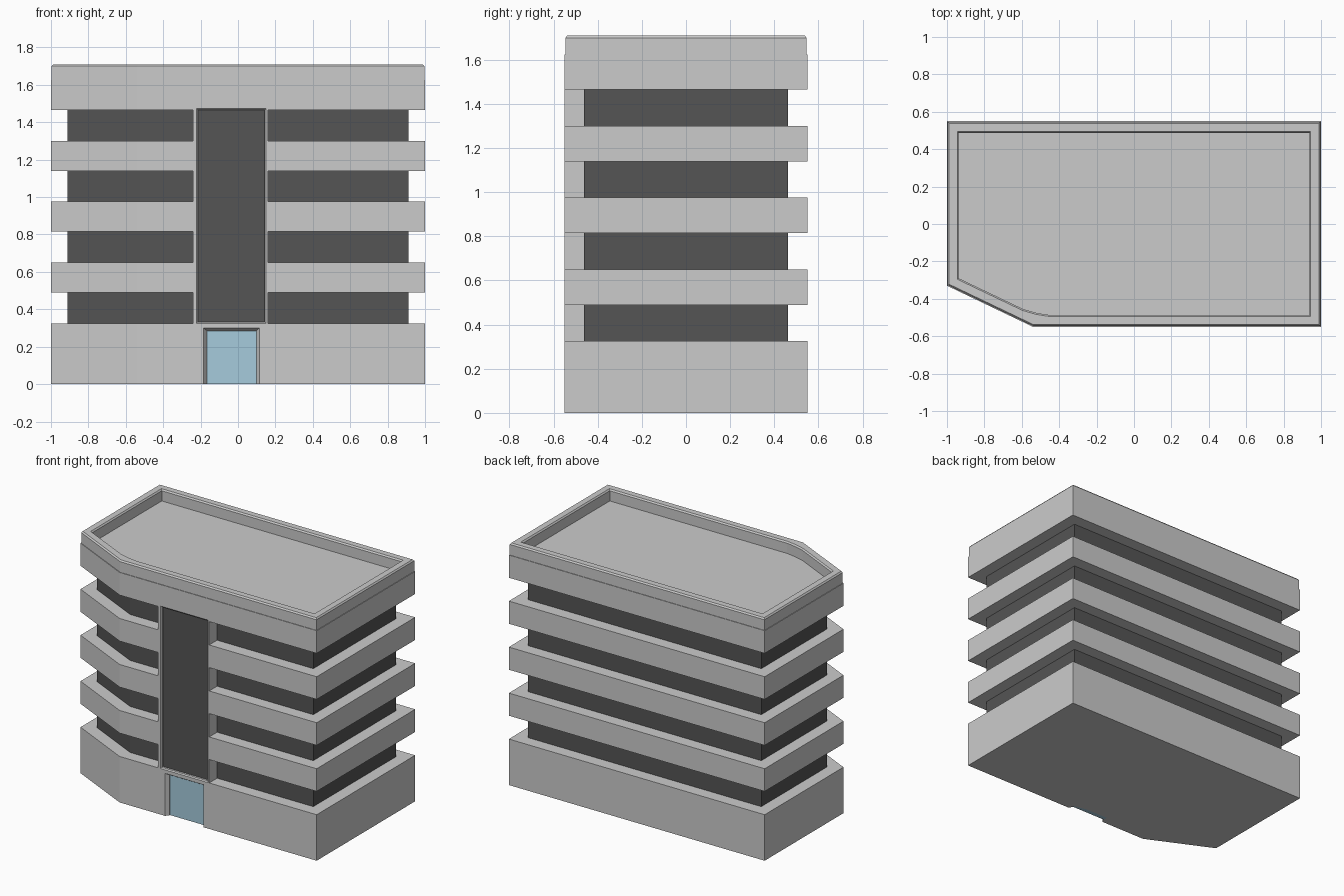
import bpy, bmesh
from mathutils import Vector

if "Cube" in bpy.data.objects:
    bpy.data.objects.remove(bpy.data.objects["Cube"])

# Footprint, counter-clockwise, with one cut front-left corner
HULL = [(1, -.55), (1, .55), (-1, .55), (-1, -.33), (-.54, -.55)]
TOWER_L, TOWER_R = -.24, .16          # outer edges of the stair tower frame
FLOORS = [(.325, .49), (.65, .815), (.975, 1.14), (1.30, 1.465)]


def inset(pts, d):
    """Mitred inward offset of a closed counter-clockwise outline."""
    out = []
    for i, p in enumerate(pts):
        p = Vector(p)
        a = (p - Vector(pts[i - 1])).normalized()
        b = (Vector(pts[(i + 1) % len(pts)]) - p).normalized()
        na, nb = Vector((-a.y, a.x)), Vector((-b.y, b.x))
        out.append(tuple(p + (na + nb) * (d / (1 + na.dot(nb)))))
    return out


def loft(bm, loops):
    """Bridge equal-length point loops in order and cap both ends."""
    rings = [[bm.verts.new(p) for p in loop] for loop in loops]
    n = len(rings[0])
    for r, s in zip(rings, rings[1:]):
        for i in range(n):
            j = (i + 1) % n
            bm.faces.new((r[i], r[j], s[j], s[i]))
    bm.faces.new(rings[0][::-1])
    bm.faces.new(rings[-1])


def prism(bm, pts, z0, z1):
    loft(bm, [[(x, y, z) for x, y in pts] for z in (z0, z1)])


def rect(x0, x1, z0, z1, y):
    return [(x0, y, z0), (x1, y, z0), (x1, y, z1), (x0, y, z1)]


def finish(bm, name, color=None):
    bmesh.ops.recalc_face_normals(bm, faces=bm.faces)
    me = bpy.data.meshes.new(name)
    bm.to_mesh(me)
    bm.free()
    ob = bpy.data.objects.new(name, me)
    bpy.context.collection.objects.link(ob)
    if color:
        mat = bpy.data.materials.new(name)
        mat.diffuse_color = (*color, 1)
        mat.use_nodes = True
        mat.node_tree.nodes["Principled BSDF"].inputs["Base Color"].default_value = mat.diffuse_color
        me.materials.append(mat)
    return ob


# Concrete body
bm = bmesh.new()
prism(bm, HULL, 0, 1.625)
body = finish(bm, "concrete_body")

# Cutter: window bands wrapping round from tower to tower, tower and door recesses
bm = bmesh.new()
outer = [(TOWER_R, -.65)] + inset(HULL, -.1) + [(TOWER_L, -.65)]
inner = [(TOWER_R, -.46)] + inset(HULL, .09) + [(TOWER_L, -.46)]
for z0, z1 in FLOORS:
    prism(bm, outer + inner[::-1], z0, z1)
loft(bm, [rect(-.222, .15, .325, 1.473, -.56), rect(-.222, .15, .325, 1.473, -.55),
          rect(-.215, .143, .332, 1.466, -.543), rect(-.215, .143, .332, 1.466, -.52)])
loft(bm, [rect(-.185, .115, -.05, .30, -.56), rect(-.185, .115, -.05, .30, -.55),
          rect(-.166, .098, -.05, .285, -.525), rect(-.166, .098, -.05, .285, -.51)])
cutter = finish(bm, "recess_cutter")
cutter.hide_render = True
mod = body.modifiers.new("recesses", "BOOLEAN")
mod.operation, mod.solver, mod.object = "DIFFERENCE", "EXACT", cutter
bpy.context.view_layer.objects.active = body
bpy.ops.object.modifier_apply(modifier=mod.name)
bpy.data.objects.remove(cutter)

# Dark window bands and tower glazing
DARK = (.09, .09, .09)
bm = bmesh.new()
for z0, z1 in FLOORS:
    prism(bm, inset(HULL, .088), z0 - .01, z1 + .01)
finish(bm, "window_bands", DARK)
bm = bmesh.new()
loft(bm, [rect(-.22, .148, .327, 1.471, y) for y in (-.528, -.50)])
finish(bm, "tower_glazing", DARK)

# Glass door
bm = bmesh.new()
loft(bm, [rect(-.17, .102, 0, .289, y) for y in (-.522, -.49)])
finish(bm, "glass_door", (.38, .6, .72))

# Roof parapet: outer wall, softened rim, inner wall and roof floor
roof = HULL[:4] + [(-.62, -.5117), (-.54, -.55), (-.45, -.55)]
bm = bmesh.new()
loops = []
for d, z in [(.004, 1.62), (.004, 1.70), (.012, 1.71), (.055, 1.71), (.063, 1.70), (.063, 1.628)]:
    pts = [Vector(p) for p in inset(roof, d)]
    if d > .05:                        # rounded inner corner
        pts[5] += Vector((.003, .012))
    loops.append([(p.x, p.y, z) for p in pts])
loft(bm, loops)
finish(bm, "roof_parapet")
